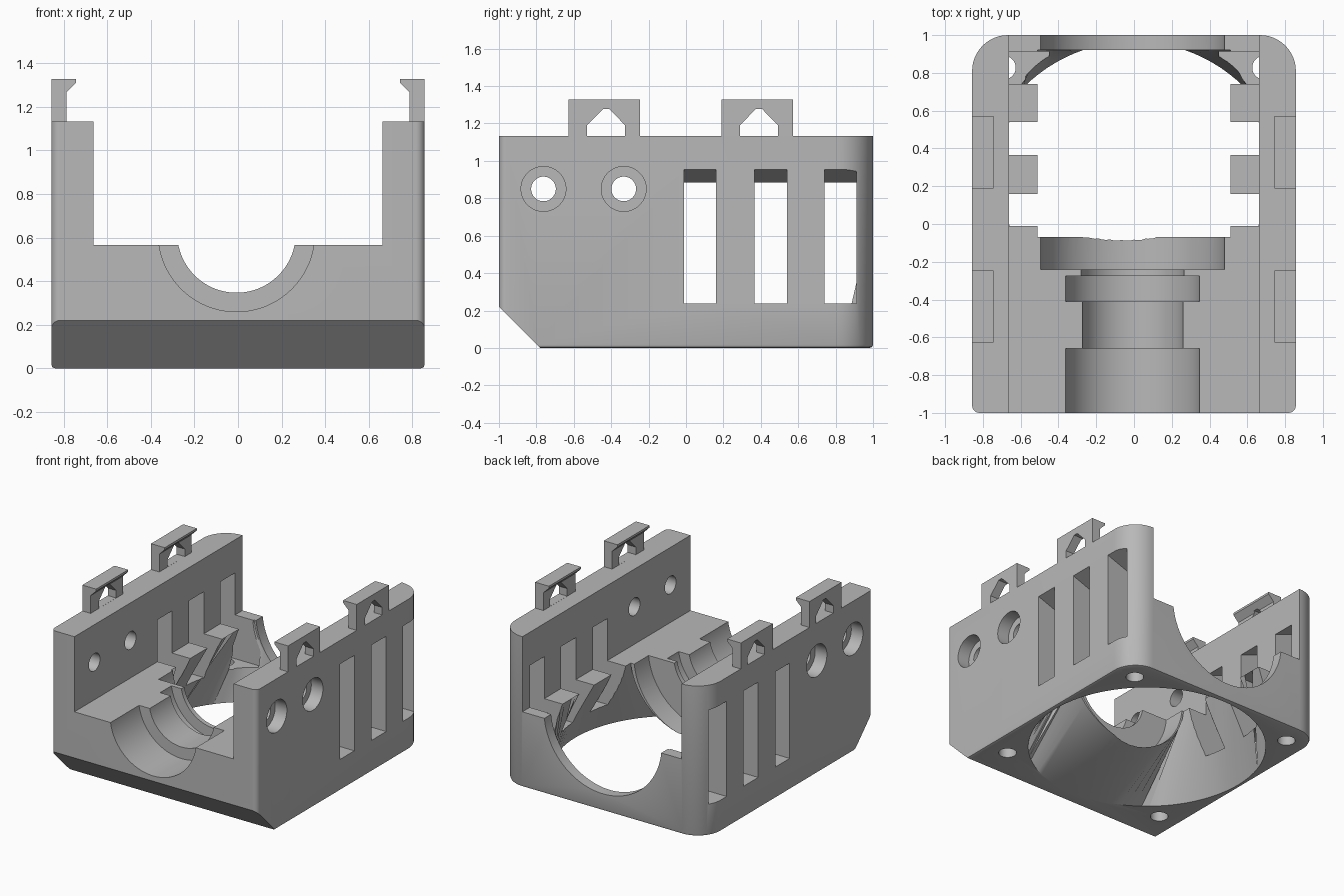
import bpy, bmesh, math
from math import sin, cos, pi, radians

if "Cube" in bpy.data.objects:
    bpy.data.objects.remove(bpy.data.objects["Cube"])

grey = bpy.data.materials.new("plain_grey")
grey.diffuse_color = (0.48, 0.48, 0.48, 1)
grey.use_nodes = True
grey.node_tree.nodes["Principled BSDF"].inputs["Base Color"].default_value = grey.diffuse_color


def rings_mesh(name, rings):
    """Closed solid through a list of equal-length point rings."""
    bm = bmesh.new()
    vs = [[bm.verts.new(p) for p in r] for r in rings]
    n = len(rings[0])
    for a, b in zip(vs, vs[1:]):
        for i in range(n):
            j = (i + 1) % n
            bm.faces.new((a[i], a[j], b[j], b[i]))
    bm.faces.new(vs[0][::-1])
    bm.faces.new(vs[-1])
    bmesh.ops.recalc_face_normals(bm, faces=bm.faces)
    me = bpy.data.meshes.new(name)
    bm.to_mesh(me)
    bm.free()
    me.materials.append(grey)
    ob = bpy.data.objects.new(name, me)
    bpy.context.collection.objects.link(ob)
    return ob


def prism(name, pts, axis, a, b):
    """Extrude a 2D profile along an axis from a to b."""
    put = {'X': lambda p, t: (t, p[0], p[1]),
           'Y': lambda p, t: (p[0], t, p[1]),
           'Z': lambda p, t: (p[0], p[1], t)}[axis]
    return rings_mesh(name, [[put(p, t) for p in pts] for t in (a, b)])


def rect(u0, u1, v0, v1):
    return [(u0, v0), (u1, v0), (u1, v1), (u0, v1)]


def circle(u, v, r, n=64):
    return [(u + r * cos(2 * pi * (i + .5) / n), v + r * sin(2 * pi * (i + .5) / n)) for i in range(n)]


def cut(ob, cutter):
    cutter.hide_render = True
    m = ob.modifiers.new("cut", 'BOOLEAN')
    m.operation = 'DIFFERENCE'
    m.solver = 'EXACT'
    m.object = cutter
    bpy.context.view_layer.objects.active = ob
    bpy.ops.object.modifier_apply(modifier=m.name)
    bpy.data.objects.remove(cutter, do_unlink=True)


def smooth(ob):
    bpy.ops.object.select_all(action='DESELECT')
    ob.select_set(True)
    bpy.context.view_layer.objects.active = ob
    bpy.ops.object.shade_smooth_by_angle(angle=radians(28))


# Body outline: large rounded back corners, small front ones
def outline(inset, z):
    pts = []
    for sx, sy, r, start in ((1, 1, .19, 0), (-1, 1, .19, 90), (-1, -1, .04, 180), (1, -1, .04, 270)):
        for k in range(13):
            a = radians(start + 90 * k / 12)
            pts.append((sx * (.857 - r) + (r - inset) * cos(a),
                        sy * (1 - r) + (r - inset) * sin(a), z))
    return pts


body = rings_mesh("housing", [outline(.018, 0), outline(.005, .005), outline(0, .018), outline(0, 1.133)])

# Open channel between the side walls, and the sloped front underside
cut(body, prism("channel", rect(-.663, .663, .567, 2), 'Y', -1.2, 1.2))
cut(body, prism("underside", [(-1.2, .42), (-1.2, -.2), (-.58, -.2)], 'X', -2, 2))

# Stepped round seat along the channel
for y0, y1, r in ((-1.1, -.66, .359), (-.67, -.40, .272), (-.41, -.275, .359),
                  (-.285, -.23, .278), (-.24, 1.1, .49)):
    cut(body, prism("seat", circle(-.007, .619, r, 96), 'Y', y0, y1))

# Air duct: fan circle below blends into the half-round saddle above
N, CY, R = 24, .14, .826
low, top = [], []
for side in range(4):
    for k in range(N):
        t = k / N
        a = radians(-135 + 90 * (side + t))
        low.append((R * cos(a), CY + R * sin(a)))
        phi = radians(-84 + 168 * t)
        x, z = .51 * sin(phi) / sin(radians(84)), .617 - .485 * cos(phi)
        top.append([(x, -.07, z), (.51, -.07 + .99 * t, .567),
                    (-x, .92, z), (-.51, .92 - .99 * t, .567)][side])
cut(body, rings_mesh("duct", [[(x, y, -.1) for x, y in low],
                              [(x, y, 0) for x, y in low], top,
                              [(x, y, .8) for x, y, z in top]]))

for s in (-1, 1):
    # Vent slots with a sloping ceiling
    for y0, y1 in ((-.01, .16), (.365, .54), (.74, .912)):
        cut(body, prism("vent", [(s * .45, .237), (s * 1.0, .237), (s * 1.0, 1.008),
                                 (s * .857, .955), (s * .66, .882), (s * .45, .882)], 'Y', y0, y1))
    # Counterbored side screw holes
    for y in (-.762, -.333):
        cut(body, prism("screw", circle(y, .85, .066, 40), 'X', s * .5, s * 1.1))
        cut(body, prism("counterbore", circle(y, .85, .12, 48), 'X', s * .76, s * 1.1))
    # Fan mounting holes in the base
    for dy in (-.688, .688):
        cut(body, prism("fan_hole", circle(s * .688, CY + dy, .062, 36), 'Z', -.1, .33))
smooth(body)

# Snap hooks with house-shaped windows
for s, side in ((-1, "left"), (1, "right")):
    for yc, pos in ((-.437, "front"), (.38, "back")):
        hook = prism(f"{side}_{pos}_hook",
                     [(s * .857, 1.133), (s * .857, 1.328), (s * .743, 1.328),
                      (s * .743, 1.312), (s * .788, 1.267), (s * .788, 1.133)],
                     'Y', yc - .191, yc + .191)
        w = yc + .01
        cut(hook, prism("window", [(w - .102, 1.1335), (w + .102, 1.1335), (w + .102, 1.19),
                                   (w + .016, 1.278), (w - .016, 1.278), (w - .102, 1.19)],
                        'X', s * .6, s * 1.0))
